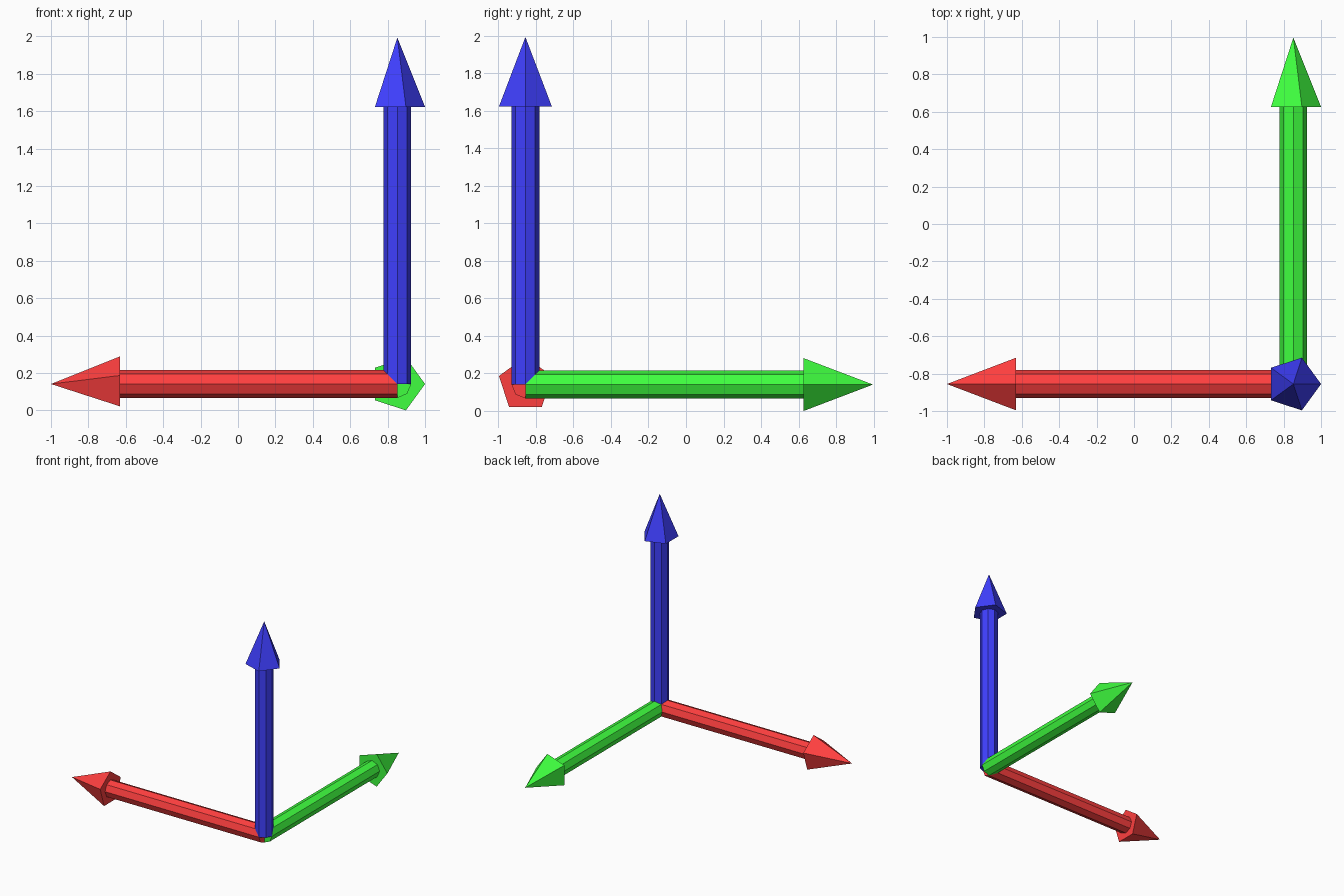
import bpy, bmesh
from math import sin, cos, pi
from mathutils import Matrix, Vector

if "Cube" in bpy.data.objects:
    bpy.data.objects.remove(bpy.data.objects["Cube"])

L = 1.852                      # arrow length
ORIGIN = Vector((0.852, -0.8556, 0.141))
SHAFT_R, HEAD_R, HEAD_Z = 0.04 * L, 0.08 * L, 0.8 * L


def ring(bm, sides, r, z):
    return [bm.verts.new((r * cos(2 * pi * i / sides), r * sin(2 * pi * i / sides), z))
            for i in range(sides)]


def finish(bm, name, matrix, mat):
    bm.transform(matrix)
    bmesh.ops.recalc_face_normals(bm, faces=bm.faces)
    mesh = bpy.data.meshes.new(name)
    bm.to_mesh(mesh)
    bm.free()
    mesh.materials.append(mat)
    bpy.context.collection.objects.link(bpy.data.objects.new(name, mesh))


def arrow(name, rotation, color):
    mat = bpy.data.materials.new(name)
    mat.diffuse_color = (*color, 1)
    mat.use_nodes = True
    mat.node_tree.nodes["Principled BSDF"].inputs["Base Color"].default_value = mat.diffuse_color
    matrix = Matrix.Translation(ORIGIN) @ rotation

    # eight-sided shaft
    bm = bmesh.new()
    a, b = ring(bm, 8, SHAFT_R, 0), ring(bm, 8, SHAFT_R, HEAD_Z)
    for i in range(8):
        j = (i + 1) % 8
        bm.faces.new((a[i], a[j], b[j], b[i]))
    bm.faces.new(a)
    bm.faces.new(b)
    finish(bm, name + "_shaft", matrix, mat)

    # five-sided pointed head
    bm = bmesh.new()
    base = ring(bm, 5, HEAD_R, HEAD_Z)
    tip = bm.verts.new((0, 0, L))
    for i in range(5):
        bm.faces.new((base[i], base[(i + 1) % 5], tip))
    bm.faces.new(base)
    finish(bm, name + "_head", matrix, mat)


arrow("red_arrow", Matrix.Rotation(-pi / 2, 4, 'Y'), (1, 0.05, 0.05))
arrow("green_arrow", Matrix.Rotation(-pi / 2, 4, 'X'), (0.05, 1, 0.05))
arrow("blue_arrow", Matrix.Identity(4), (0.05, 0.05, 1))
